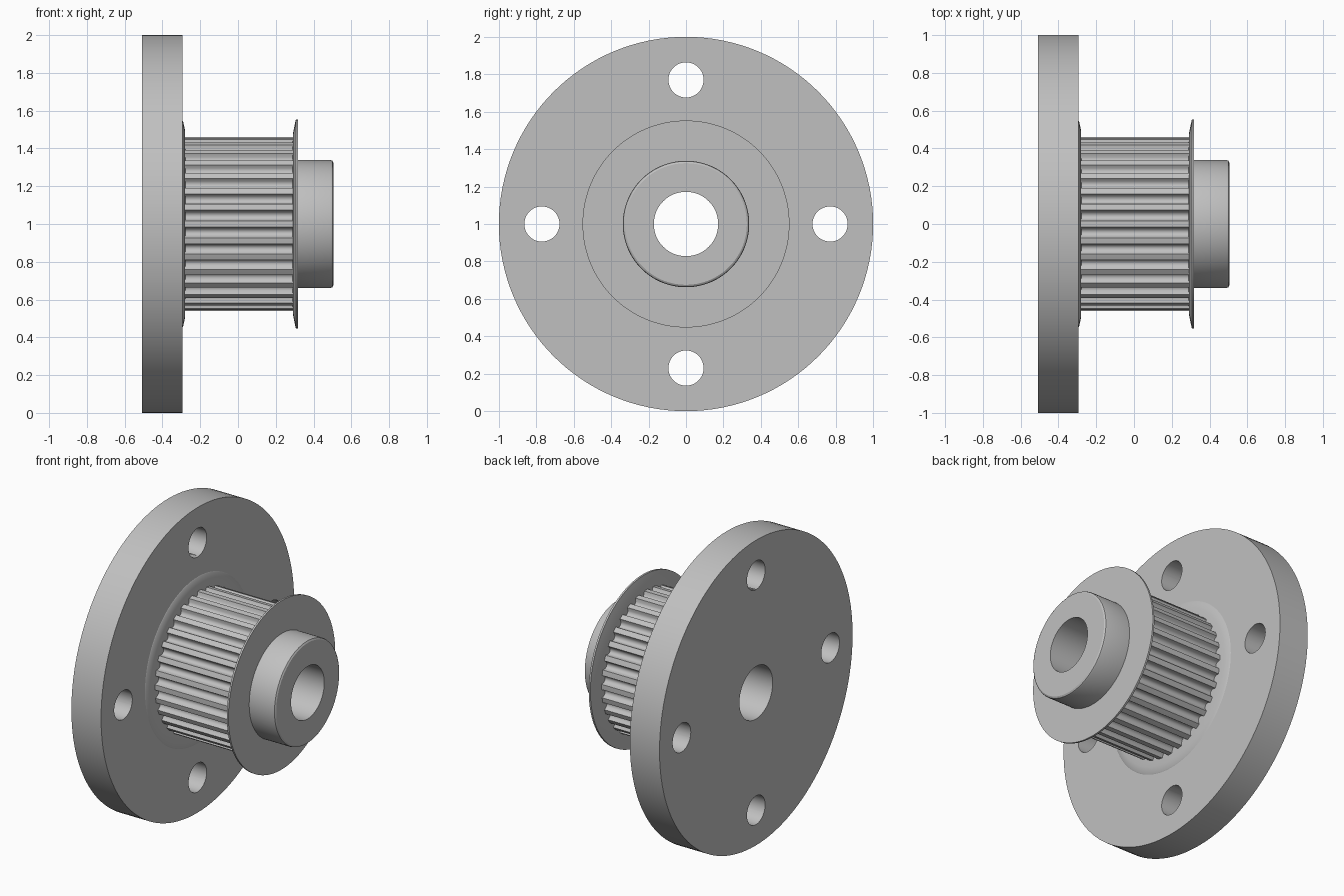
import bpy, bmesh, math

cube = bpy.data.objects.get("Cube")
if cube:
    bpy.data.objects.remove(cube, do_unlink=True)

metal = bpy.data.materials.new("plain grey metal")
metal.use_nodes = True
GREY = (0.53, 0.53, 0.53, 1)
metal.diffuse_color = GREY
metal.node_tree.nodes["Principled BSDF"].inputs["Base Color"].default_value = GREY

BORE = 0.172
TEETH = 32
ROUND = [(2 * math.pi * i / 128, 0) for i in range(128)]


def make_object(name, bm):
    bmesh.ops.recalc_face_normals(bm, faces=bm.faces)
    mesh = bpy.data.meshes.new(name)
    bm.to_mesh(mesh)
    bm.free()
    mesh.materials.append(metal)
    obj = bpy.data.objects.new(name, mesh)
    bpy.context.collection.objects.link(obj)
    return obj


def ring(name, profile, section=ROUND):
    """Sweep a closed (x, radius) profile about the shaft, bored through.
    The section gives an angle and a groove depth for each step."""
    bm = bmesh.new()
    closed = [(profile[0][0], BORE)] + profile + [(profile[-1][0], BORE)]
    loops = []
    for angle, depth in section:
        loop = []
        for x, r in closed:
            r -= depth if r > BORE else 0
            loop.append(bm.verts.new((x, r * math.cos(angle), 1 + r * math.sin(angle))))
        loops.append(loop)
    n = len(closed)
    for i, a in enumerate(loops):
        b = loops[(i + 1) % len(loops)]
        for j in range(n):
            k = (j + 1) % n
            bm.faces.new((a[j], a[k], b[k], b[j]))
    return make_object(name, bm)


def smooth(obj, angle=30):
    bpy.ops.object.select_all(action="DESELECT")
    obj.select_set(True)
    bpy.context.view_layer.objects.active = obj
    bpy.ops.object.shade_smooth_by_angle(angle=math.radians(angle))


# Mounting plate with four bolt holes
plate = ring("mounting_plate", [(-0.508, 1.0), (-0.293, 1.0)])
cutters = []
for i in range(4):
    a = i * math.pi / 2
    bpy.ops.mesh.primitive_cylinder_add(
        vertices=48, radius=0.094, depth=0.5, rotation=(0, math.pi / 2, 0),
        location=(-0.4, 0.77 * math.cos(a), 1 + 0.77 * math.sin(a)))
    cutter = bpy.context.object
    cutter.name = "bolt_hole_cutter"
    cutter.hide_render = True
    cutter.data.materials.append(metal)
    cutters.append(cutter)
    mod = plate.modifiers.new("bolt_hole", "BOOLEAN")
    mod.operation = "DIFFERENCE"
    mod.solver = "EXACT"
    mod.object = cutter
bpy.context.view_layer.objects.active = plate
for mod in list(plate.modifiers):
    bpy.ops.object.modifier_apply(modifier=mod.name)
for cutter in cutters:
    bpy.data.objects.remove(cutter, do_unlink=True)

# Toothed drum: flat lands with rounded grooves between them
pitch = 2 * math.pi / TEETH
section = []
for t in range(TEETH):
    middle = (t + 0.5) * pitch
    section.append((t * pitch, 0))
    for s in range(-5, 6):
        u = s / 5
        section.append((middle + 0.31 * pitch * u, 0.034 * math.sqrt(1 - u * u)))
drum = ring("toothed_drum", [(-0.293, 0.46), (0.295, 0.46)], section)

# Belt guides and hub
inner = ring("inner_belt_guide", [(-0.293, 0.545), (-0.29, 0.54), (-0.281, 0.5), (-0.279, 0.43)])
outer = ring("outer_belt_guide", [(0.289, 0.43), (0.291, 0.48), (0.306, 0.553), (0.318, 0.553)])
hub = ring("hub", [(0.318, 0.338), (0.49, 0.338), (0.499, 0.335), (0.505, 0.325)])

for part in (plate, drum, inner, outer, hub):
    smooth(part)
